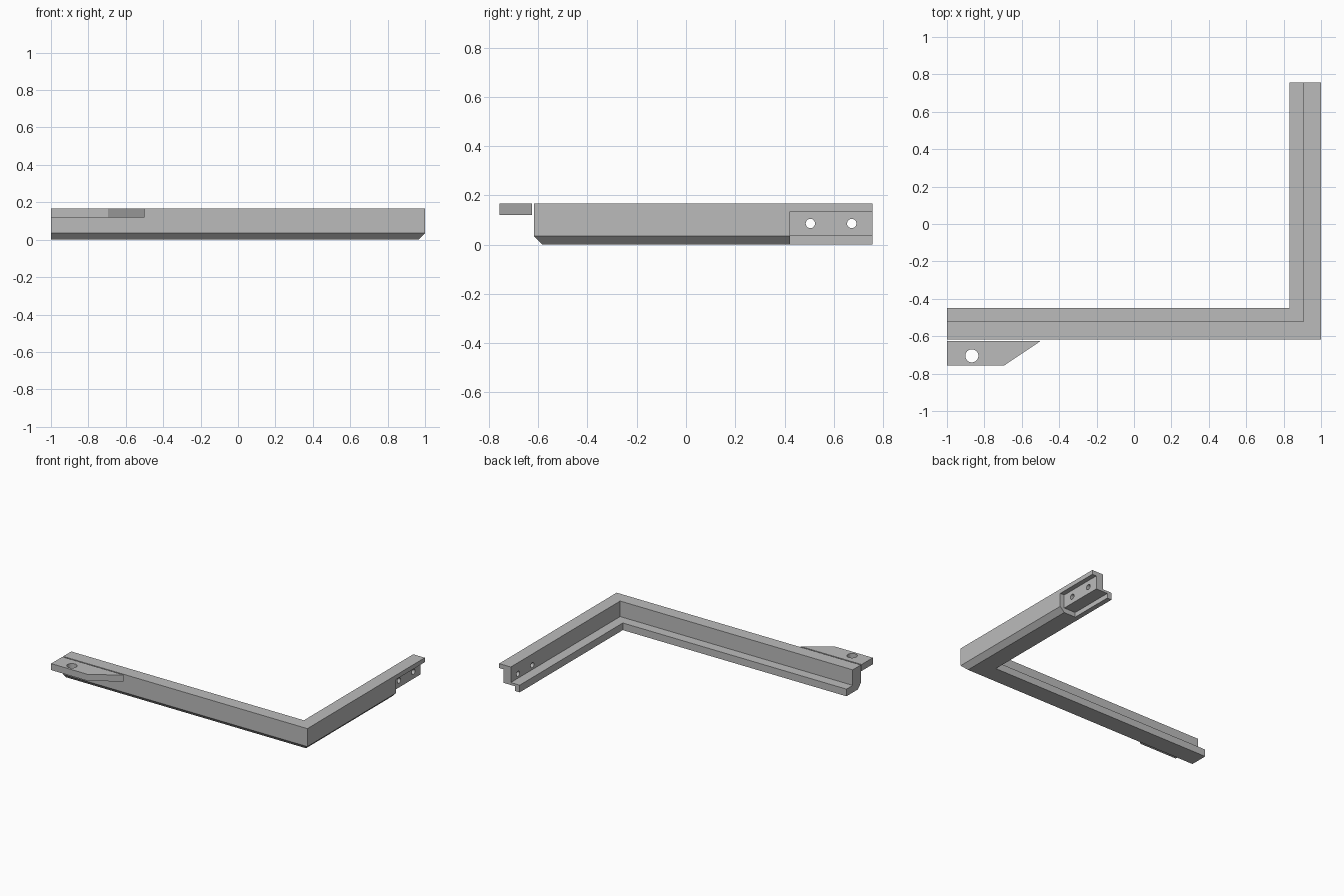
import bpy
import bmesh
from math import pi
from mathutils import Matrix, Vector

cube = bpy.data.objects.get("Cube")
if cube:
    bpy.data.objects.remove(cube, do_unlink=True)

grey = bpy.data.materials.new("plain grey")
grey.use_nodes = True
colour = (0.5, 0.5, 0.5, 1)
grey.diffuse_color = colour
grey.node_tree.nodes["Principled BSDF"].inputs["Base Color"].default_value = colour

# Outer corner of the rail and the ends of its two arms
RIGHT, FRONT, END, BACK = 1.0, -0.617, -1.0, 0.757


def loft(name, rings):
    """Closed solid through equal-sized rings of points."""
    bm = bmesh.new()
    loops = [[bm.verts.new(p) for p in ring] for ring in rings]
    n = len(loops[0])
    for a, b in zip(loops, loops[1:]):
        for i in range(n):
            j = (i + 1) % n
            bm.faces.new((a[i], a[j], b[j], b[i]))
    bm.faces.new(loops[0][::-1])
    bm.faces.new(loops[-1])
    bmesh.ops.recalc_face_normals(bm, faces=bm.faces)
    mesh = bpy.data.meshes.new(name)
    bm.to_mesh(mesh)
    bm.free()
    mesh.materials.append(grey)
    obj = bpy.data.objects.new(name, mesh)
    bpy.context.collection.objects.link(obj)
    return obj


def cylinder(name, centre, radius, depth, turn=Matrix.Identity(4)):
    mesh = bpy.data.meshes.new(name)
    bm = bmesh.new()
    bmesh.ops.create_cone(bm, cap_ends=True, segments=32, radius1=radius,
                          radius2=radius, depth=depth,
                          matrix=Matrix.Translation(Vector(centre)) @ turn)
    bm.to_mesh(mesh)
    bm.free()
    mesh.materials.append(grey)
    obj = bpy.data.objects.new(name, mesh)
    bpy.context.collection.objects.link(obj)
    return obj


def cut(target, cutter):
    cutter.hide_render = True
    mod = target.modifiers.new("cut", "BOOLEAN")
    mod.operation = "DIFFERENCE"
    mod.solver = "EXACT"
    mod.object = cutter
    bpy.context.view_layer.objects.active = target
    bpy.ops.object.modifier_apply(modifier=mod.name)
    bpy.data.objects.remove(cutter, do_unlink=True)


# Corner rail: stepped profile (inset from outer face, height), mitred at the corner
profile = [(0.035, 0), (0.168, 0), (0.168, 0.053), (0.095, 0.053),
           (0.095, 0.168), (0, 0.168), (0, 0.035)]
rail = loft("corner_rail", [
    [(END, FRONT + d, z) for d, z in profile],
    [(RIGHT - d, FRONT + d, z) for d, z in profile],
    [(RIGHT - d, BACK, z) for d, z in profile]])

# Recess under the back end of the side arm, leaving a thin web and lip
recess = [(-0.1, -0.1), (0.131, -0.1), (0.131, 0.035),
          (0.035, 0.035), (0.035, 0.135), (-0.1, 0.135)]
cut(rail, loft("recess_cutter", [
    [(RIGHT - d, y, z) for d, z in recess] for y in (0.422, BACK + 0.1)]))

# Two screw holes through the web
for y in (0.505, 0.673):
    cut(rail, cylinder("screw_hole_cutter", (0.93, y, 0.086), 0.019, 0.3,
                       Matrix.Rotation(pi / 2, 4, "Y")))

# Separate mounting tab with a slanted end and a hole
outline = [(-1, -0.757), (-0.695, -0.757), (-0.5, -0.626), (-1, -0.626)]
tab = loft("mounting_tab", [[(x, y, z) for x, y in outline] for z in (0.12, 0.168)])
cut(tab, cylinder("tab_hole_cutter", (-0.867, -0.705, 0.144), 0.035, 0.2))
